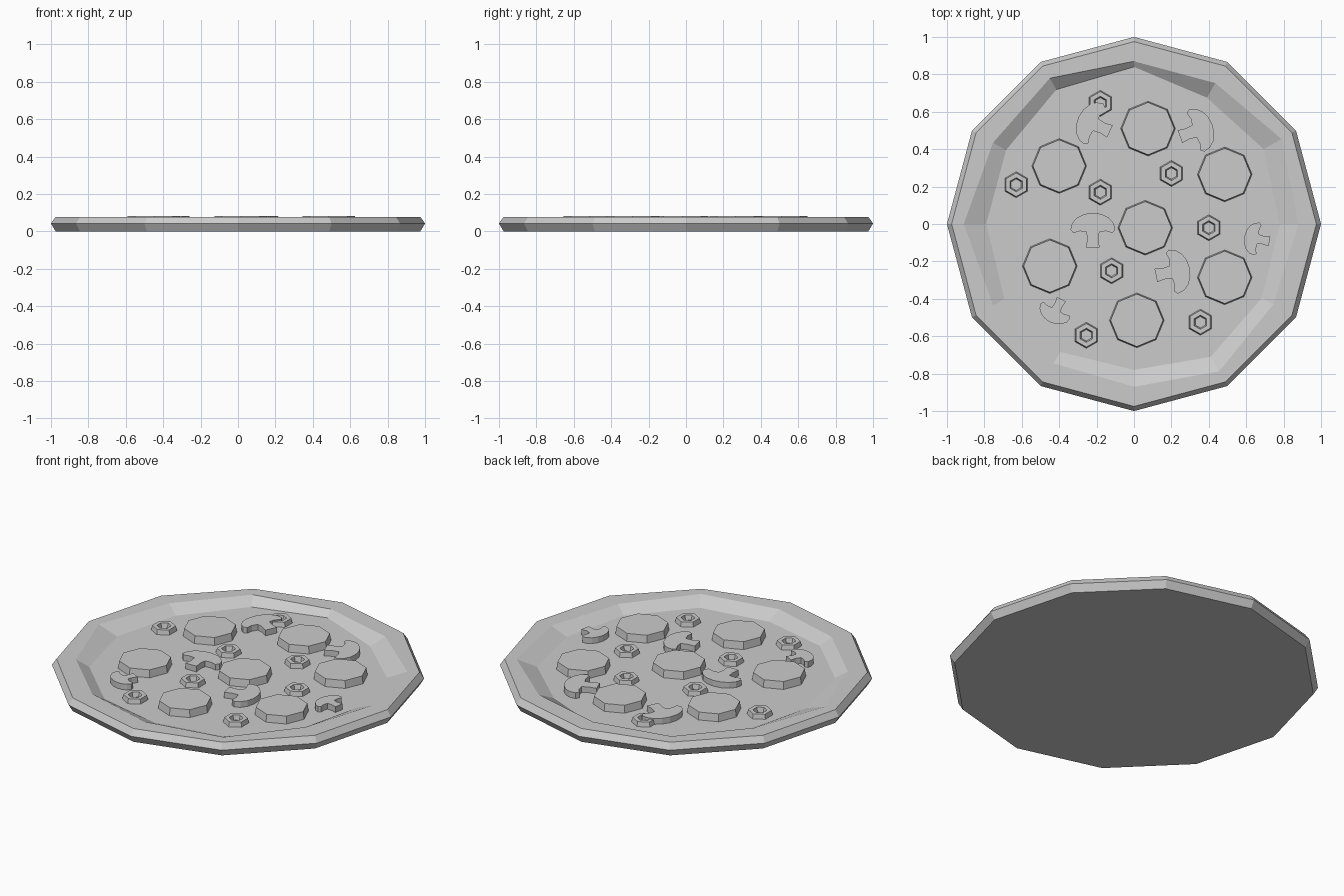
import bpy, bmesh
from math import cos, sin, pi, radians
from mathutils import Matrix, Vector

cube = bpy.data.objects.get("Cube")
if cube:
    bpy.data.objects.remove(cube)

grey = bpy.data.materials.new("plain grey")
grey.use_nodes = True
grey.diffuse_color = (0.6, 0.6, 0.6, 1)
grey.node_tree.nodes["Principled BSDF"].inputs["Base Color"].default_value = (0.6, 0.6, 0.6, 1)

FLOOR = 0.038


def ring(radii, z, sides):
    """Points of a polygon ring; radii is one number or one per corner."""
    if not isinstance(radii, (list, tuple)):
        radii = [radii] * sides
    return [Vector((r * cos(2 * pi * i / sides + pi / 2),
                    r * sin(2 * pi * i / sides + pi / 2), z))
            for i, r in enumerate(radii)]


def loft(name, rings, closed=False, matrix=Matrix()):
    """Bridge rings of equal size, then cap the ends or join them."""
    bm = bmesh.new()
    loops = [[bm.verts.new(p) for p in r] for r in rings]
    n = len(loops[0])
    pairs = list(zip(loops, loops[1:]))
    if closed:
        pairs.append((loops[-1], loops[0]))
    for a, b in pairs:
        for i in range(n):
            j = (i + 1) % n
            bm.faces.new((a[i], a[j], b[j], b[i]))
    if not closed:
        bm.faces.new(loops[0][::-1])
        bm.faces.new(loops[-1])
    bmesh.ops.recalc_face_normals(bm, faces=bm.faces)
    mesh = bpy.data.meshes.new(name)
    bm.to_mesh(mesh)
    bm.free()
    mesh.materials.append(grey)
    obj = bpy.data.objects.new(name, mesh)
    obj.matrix_world = matrix
    bpy.context.collection.objects.link(obj)
    return obj


# Crust with a raised rim and a hand-made, uneven inner slope
slope_top = [0.87, 0.90, 0.87, 0.91, 0.87, 0.86, 0.87, 0.91, 0.86, 0.88, 0.91, 0.87]
slope_foot = [0.84, 0.83, 0.79, 0.79, 0.80, 0.79, 0.78, 0.82, 0.79, 0.78, 0.80, 0.78]
loft("crust", [ring(0.975, 0, 12), ring(1, 0.042, 12), ring(0.975, 0.078, 12),
               ring(slope_top, 0.078, 12), ring(slope_foot, FLOOR, 12)])

# Round sausage slices
for x, y in [(0.075, 0.51), (0.485, 0.265), (-0.4, 0.31), (0.06, -0.02),
             (-0.45, -0.225), (0.485, -0.285), (0.015, -0.515)]:
    loft("sausage_slice", [ring(0.147, FLOOR - 0.005, 8), ring(0.14, 0.082, 8)],
         matrix=Matrix.Translation((x, y, 0)))

# Olive rings with a hole through the middle
for x, y in [(-0.18, 0.645), (0.2, 0.27), (-0.18, 0.17), (-0.63, 0.21),
             (0.4, -0.02), (-0.12, -0.25), (-0.255, -0.595), (0.355, -0.525)]:
    loft("olive_ring", [ring(0.07, FLOOR - 0.002, 6), ring(0.063, 0.065, 6),
                        ring(0.038, 0.065, 6), ring(0.03, FLOOR - 0.002, 6)],
         closed=True, matrix=Matrix.Translation((x, y, 0)))

# Mushroom slices: half outline from stem end to cap tip, mirrored, under an arc
half = [(0.036, -0.095), (0.03, -0.05), (0.035, -0.012), (0.07, -0.008), (0.105, -0.018)]
cap = [(0.12 * cos(pi * i / 8), 0.09 * sin(pi * i / 8)) for i in range(9)]
outline = half + cap + [(-x, y) for x, y in reversed(half)]
for x, y, stem_angle, size in [(-0.22, -0.03, -90, 1), (-0.215, 0.535, -25, 1),
                               (0.335, 0.5, 200, 1), (0.21, -0.255, 192, 1),
                               (-0.42, -0.465, 63, 0.74), (0.655, -0.08, -10, 0.74)]:
    place = (Matrix.Translation((x, y, 0))
             @ Matrix.Rotation(radians(stem_angle + 90), 4, "Z")
             @ Matrix.Diagonal((size, size, 1, 1)))
    loft("mushroom_slice", [[Vector((px, py, z)) for px, py in outline]
                            for z in (FLOOR - 0.005, 0.072)], matrix=place)
